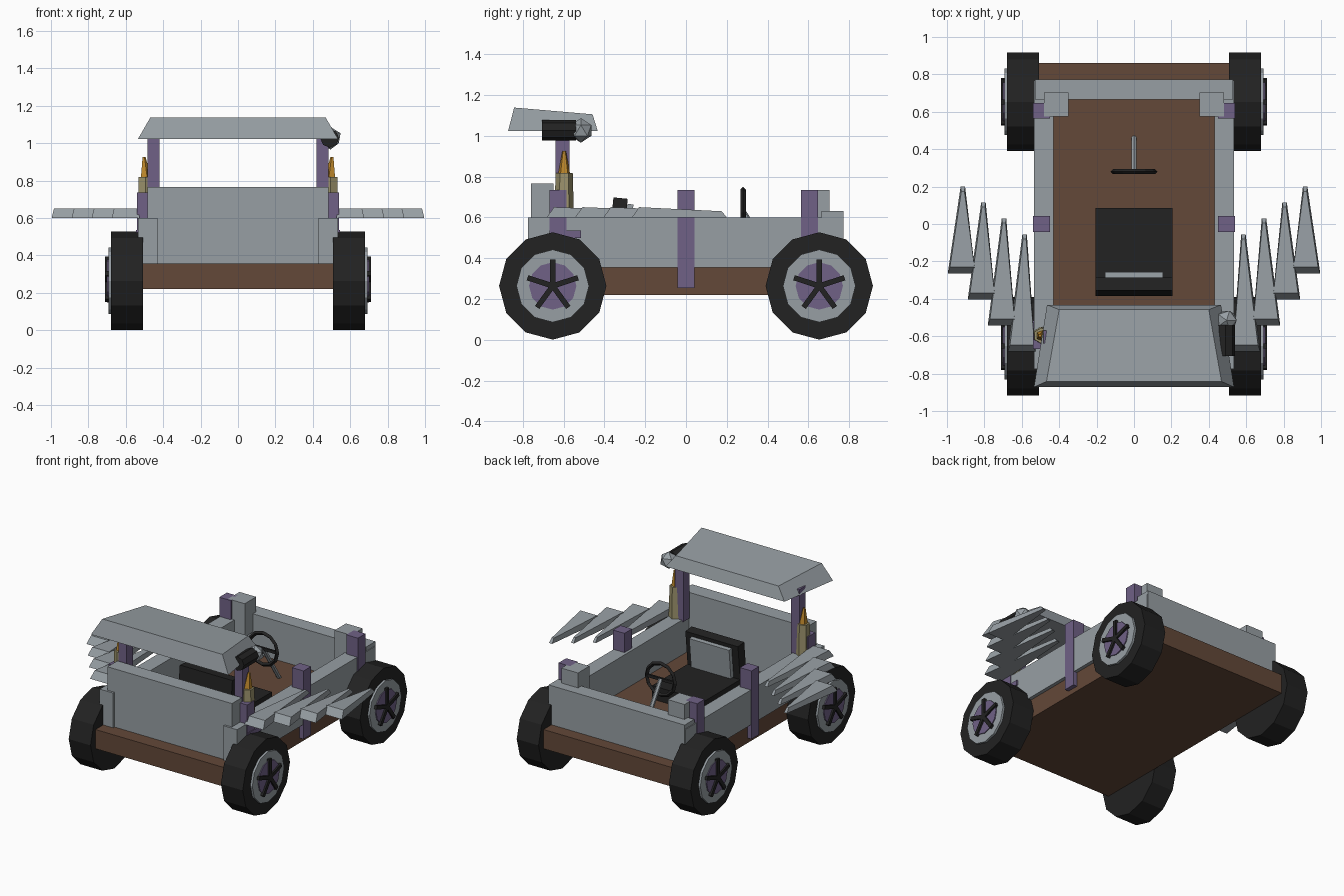
import bpy, bmesh, math
from mathutils import Matrix, Vector

if "Cube" in bpy.data.objects:
    bpy.data.objects.remove(bpy.data.objects["Cube"])


def material(name, rgb):
    m = bpy.data.materials.new(name)
    m.diffuse_color = (*rgb, 1)
    m.use_nodes = True
    m.node_tree.nodes["Principled BSDF"].inputs["Base Color"].default_value = m.diffuse_color
    return m


GREY = material("grey metal", (0.31, 0.345, 0.37))
BROWN = material("brown wood", (0.125, 0.065, 0.04))
PURPLE = material("purple paint", (0.16, 0.12, 0.24))
BLACK = material("black rubber", (0.016, 0.016, 0.016))
TAN = material("tan shell", (0.33, 0.29, 0.15))
ORANGE = material("orange flame", (0.52, 0.25, 0.025))


def finish(name, bm, mat):
    bmesh.ops.recalc_face_normals(bm, faces=bm.faces)
    me = bpy.data.meshes.new(name)
    bm.to_mesh(me)
    bm.free()
    me.materials.append(mat)
    ob = bpy.data.objects.new(name, me)
    bpy.context.collection.objects.link(ob)
    return ob


def hexa(name, bottom, top, mat):
    """Solid between two four-point loops."""
    bm = bmesh.new()
    b = [bm.verts.new(p) for p in bottom]
    t = [bm.verts.new(p) for p in top]
    bm.faces.new(b)
    bm.faces.new(t)
    for i in range(4):
        j = (i + 1) % 4
        bm.faces.new((b[i], b[j], t[j], t[i]))
    return finish(name, bm, mat)


def box(name, x, y, z, mat):
    loop = [(x[0], y[0]), (x[1], y[0]), (x[1], y[1]), (x[0], y[1])]
    return hexa(name, [(*p, z[0]) for p in loop], [(*p, z[1]) for p in loop], mat)


def turned_box(name, centre, size, angle, axis, mat):
    bm = bmesh.new()
    bmesh.ops.create_cube(bm, size=1, matrix=Matrix.Translation(centre)
                          @ Matrix.Rotation(angle, 4, axis) @ Matrix.Diagonal((*size, 1)))
    return finish(name, bm, mat)


def rod(name, a, b, r1, r2, sides, mat):
    """Cylinder or cone from a to b."""
    a, b = Vector(a), Vector(b)
    d = b - a
    if abs(d.x) > 0.9 * d.length:
        rot = Matrix.Rotation(math.copysign(math.pi / 2, d.x), 4, 'Y')
    else:
        rot = d.to_track_quat('Z', 'Y').to_matrix().to_4x4()
    bm = bmesh.new()
    bmesh.ops.create_cone(bm, cap_ends=True, segments=sides, radius1=r1, radius2=r2,
                          depth=d.length, matrix=Matrix.Translation((a + b) / 2) @ rot)
    return finish(name, bm, mat)


def span(s, a, b):
    return tuple(sorted((s * a, s * b)))


# Chassis and body walls
box("chassis", (-0.51, 0.51), (-0.86, 0.86), (0.22, 0.355), BROWN)
box("front_panel", (-0.485, 0.485), (-0.76, -0.65), (0.355, 0.765), GREY)
box("rear_panel", (-0.53, 0.53), (0.665, 0.772), (0.355, 0.63), GREY)

for s, side in ((-1, "left"), (1, "right")):
    box(side + "_wall", span(s, 0.43, 0.535), (-0.775, 0.768), (0.355, 0.6), GREY)
    box(side + "_rear_block", span(s, 0.35, 0.48), (0.575, 0.702), (0.5, 0.735), GREY)
    # Purple straps and roof post
    for label, y in (("front", -0.627), ("middle", 0), ("rear", 0.605)):
        box(f"{side}_{label}_strap", span(s, 0.45, 0.54), (y - 0.042, y + 0.042), (0.255, 0.735), PURPLE)
    box(side + "_roof_post", span(s, 0.42, 0.485), (-0.64, -0.57), (0.59, 1.06), PURPLE)
    box(side + "_bracket", span(s, 0.5, 0.545), (-0.67, -0.515), (0.5, 0.535), PURPLE)
    # Candle-like torch with flame
    cx, cy = s * 0.495, -0.597
    rod(side + "_torch", (cx, cy, 0.6), (cx, cy, 0.818), 0.048, 0.042, 6, TAN)
    rod(side + "_flame", (cx, cy, 0.815), (s * 0.503, cy, 0.925), 0.03, 0.009, 5, ORANGE)

    # Fan of four swept spikes
    for i in range(4):
        xc = 0.922 - 0.107 * i
        xt = 0.915 - 0.11 * i
        yb, yt = -0.265 - 0.139 * i, 0.2 - 0.085 * i
        w = 0.074
        hexa(f"{side}_spike_{i + 1}",
             [(s * (xc - w), yb, 0.6), (s * (xc + w), yb, 0.6),
              (s * (xt + 0.012), yt, 0.6), (s * (xt - 0.012), yt, 0.6)],
             [(s * (xc - w + 0.005), yb + 0.035, 0.65), (s * (xc + w - 0.012), yb + 0.035, 0.65),
              (s * (xt + 0.008), yt - 0.025, 0.63), (s * (xt - 0.008), yt - 0.025, 0.63)], GREY)

    # Wheels with rim, hub disc and five spokes
    for label, y in (("front", -0.653), ("rear", 0.653)):
        n, z = f"{side}_{label}_", 0.264
        for part, x0, x1, r, k, m in (("tyre", 0.508, 0.678, 0.263, 12, BLACK),
                                      ("rim", 0.6, 0.693, 0.178, 12, GREY),
                                      ("hub", 0.65, 0.70, 0.116, 12, PURPLE)):
            rod(n + part, (s * x0, y, z), (s * x1, y, z), r, r, k, m)
        for k in range(5):
            a = math.tau * k / 5
            c = (s * 0.698, y - math.sin(a) * 0.064, z + math.cos(a) * 0.064)
            turned_box(f"{n}spoke_{k + 1}", c, (0.028, 0.026, 0.132), a, 'X', BLACK)

# Tapered roof canopy
hexa("roof",
     [(-0.535, -0.872, 1.022), (0.535, -0.872, 1.022), (0.465, -0.432, 1.022), (-0.465, -0.432, 1.022)],
     [(-0.468, -0.842, 1.138), (0.468, -0.842, 1.138), (0.4, -0.458, 1.105), (-0.4, -0.458, 1.105)], GREY)

# Searchlight on the right roof post
rod("searchlight_body", (0.49, -0.705, 1.026), (0.49, -0.54, 1.026), 0.05, 0.05, 8, BLACK)
bm = bmesh.new()
bmesh.ops.create_icosphere(bm, subdivisions=1, radius=0.06,
                           matrix=Matrix.Translation((0.495, -0.515, 1.026)))
finish("searchlight_head", bm, GREY)

# Seat
box("seat_cushion", (-0.205, 0.205), (-0.375, 0.085), (0.35, 0.45), BLACK)
turned_box("seat_back", (0, -0.335, 0.55), (0.41, 0.07, 0.29), -0.1, 'X', BLACK)
turned_box("seat_back_plate", (0, -0.283, 0.56), (0.31, 0.03, 0.21), -0.1, 'X', GREY)

# Steering wheel: square-section ring, crossbar and column
bm = bmesh.new()
start = [bm.verts.new((r, 0.28 + dy, 0.625)) for r, dy in
         ((0.125, 0), (0.111, 0.014), (0.097, 0), (0.111, -0.014))]
edges = [bm.edges.new((start[i], start[(i + 1) % 4])) for i in range(4)]
bmesh.ops.spin(bm, geom=start + edges, cent=(0, 0.28, 0.625), axis=(0, 1, 0),
               angle=math.tau, steps=12, use_duplicate=False)
bmesh.ops.remove_doubles(bm, verts=bm.verts, dist=0.0005)
finish("steering_wheel", bm, BLACK)
box("steering_crossbar", (-0.105, 0.105), (0.273, 0.287), (0.615, 0.635), BLACK)
rod("steering_column", (0, 0.28, 0.625), (0, 0.46, 0.35), 0.015, 0.015, 6, GREY)
